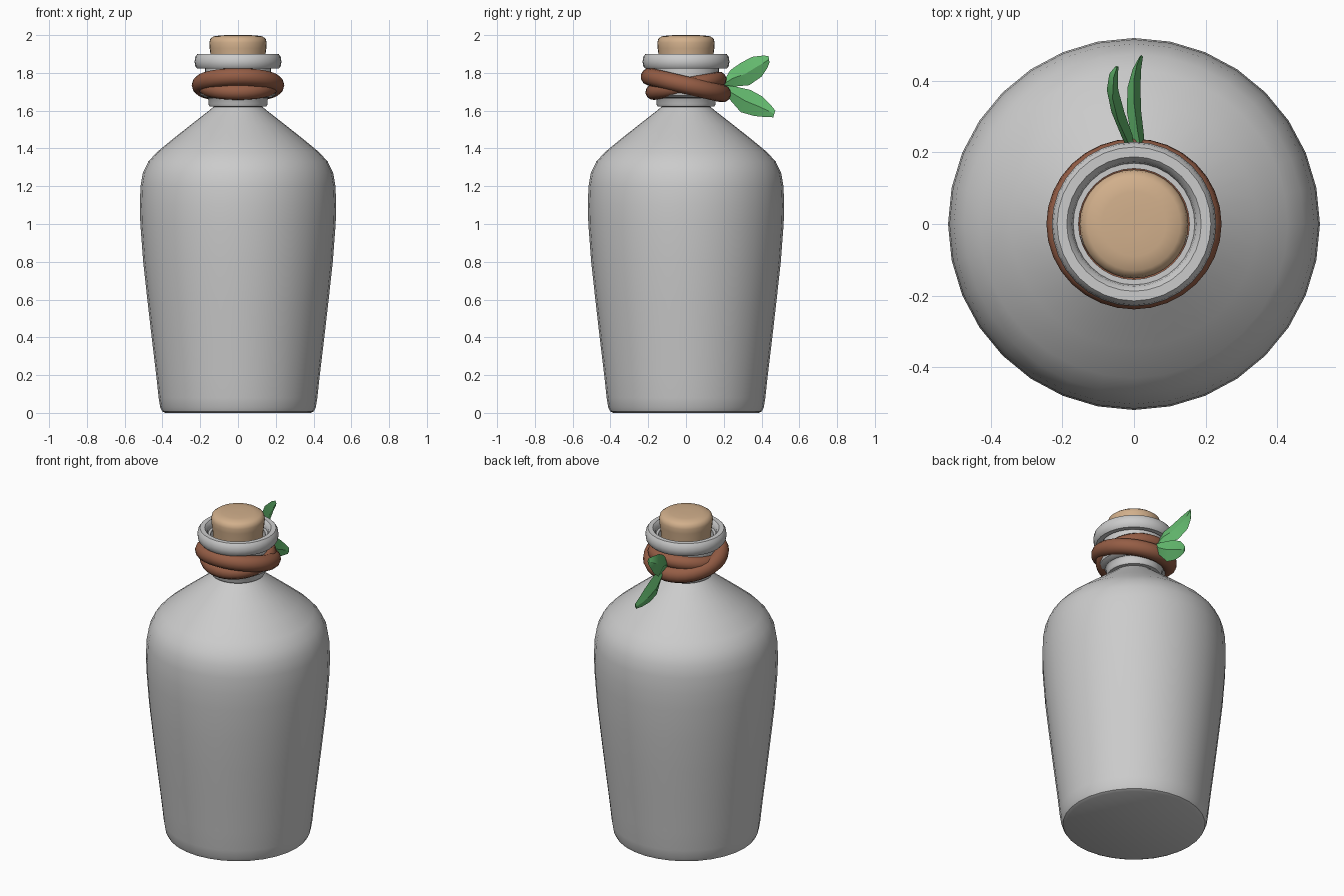
import bpy, bmesh, math
from mathutils import Vector, Matrix

if "Cube" in bpy.data.objects:
    bpy.data.objects.remove(bpy.data.objects["Cube"])


def material(name, rgb):
    m = bpy.data.materials.new(name)
    m.diffuse_color = (*rgb, 1)
    m.use_nodes = True
    m.node_tree.nodes["Principled BSDF"].inputs["Base Color"].default_value = m.diffuse_color
    return m


def finish(name, bm, mat=None, angle=40):
    bmesh.ops.recalc_face_normals(bm, faces=bm.faces)
    me = bpy.data.meshes.new(name)
    bm.to_mesh(me)
    bm.free()
    ob = bpy.data.objects.new(name, me)
    bpy.context.collection.objects.link(ob)
    if mat:
        me.materials.append(mat)
    bpy.ops.object.select_all(action='DESELECT')
    ob.select_set(True)
    bpy.context.view_layer.objects.active = ob
    bpy.ops.object.shade_smooth_by_angle(angle=math.radians(angle))
    return ob


def skin(bm, rings, wrap=False):
    """Bridge successive rings of verts; cap the ends unless wrapped."""
    n = len(rings[0])
    pairs = list(zip(rings, rings[1:])) + ([(rings[-1], rings[0])] if wrap else [])
    for a, b in pairs:
        for i in range(n):
            j = (i + 1) % n
            bm.faces.new((a[i], a[j], b[j], b[i]))
    if not wrap:
        bm.faces.new(rings[0])
        bm.faces.new(rings[-1])


def lathe(name, profile, mat=None, wrap=False, sides=32, matrix=None):
    bm = bmesh.new()
    rings = [[bm.verts.new((r * math.cos(2 * math.pi * i / sides),
                            r * math.sin(2 * math.pi * i / sides), z))
              for i in range(sides)] for r, z in profile]
    skin(bm, rings, wrap)
    if matrix:
        bm.transform(matrix)
    return finish(name, bm, mat)


def rope(name, major, minor, z, tilt, mat):
    circle = [(major + minor * math.cos(a * math.pi / 6), minor * math.sin(a * math.pi / 6))
              for a in range(12)]
    m = Matrix.Translation((0, 0, z)) @ Matrix.Rotation(math.radians(tilt), 4, 'X')
    return lathe(name, circle, mat, True, 32, m)


def leaf(name, stations, mat):
    """Stations: x, upper edge (y, z), lower edge (y, z), half thickness."""
    bm = bmesh.new()
    rings = []
    for x, y1, z1, y2, z2, t in stations:
        a, b = Vector((x, y1, z1)), Vector((x, y2, z2))
        mid = (a + b) / 2
        rings.append([bm.verts.new(p) for p in
                      (a, mid + Vector((t, 0, 0)), b, mid - Vector((t, 0, 0)))])
    skin(bm, rings)
    return finish(name, bm, mat, 30)


cork_mat = material("cork", (0.64, 0.43, 0.26))
rope_mat = material("rope", (0.30, 0.11, 0.06))
leaf_mat = material("leaf", (0.13, 0.50, 0.16))

# Tapered bottle body with sloping shoulders
lathe("bottle_body", [
    (.385, 0), (.402, .008), (.412, .03), (.42, .08), (.433, .2), (.457, .4), (.48, .6),
    (.502, .8), (.517, 1.0), (.52, 1.1), (.516, 1.2), (.504, 1.27), (.475, 1.33),
    (.43, 1.38), (.345, 1.45), (.25, 1.525), (.16, 1.595), (.13, 1.62), (.125, 1.65)])

# Neck with stepped collar, open at the top
lathe("bottle_neck", [
    (.12, 1.62), (.15, 1.622), (.157, 1.635), (.157, 1.66), (.165, 1.67), (.175, 1.675),
    (.175, 1.86), (.155, 1.86), (.155, 1.76)])

# Lower collar and thick mouth lip
lathe("neck_collar", [
    (.16, 1.668), (.18, 1.67), (.197, 1.68), (.203, 1.697), (.197, 1.714), (.18, 1.725),
    (.16, 1.727)], wrap=True)
lathe("mouth_lip", [
    (.172, 1.84), (.185, 1.823), (.215, 1.822), (.226, 1.835), (.23, 1.86), (.226, 1.885),
    (.215, 1.9), (.188, 1.9), (.174, 1.885), (.17, 1.862)], wrap=True)

# Cork stopper
lathe("cork", [
    (.138, 1.75), (.143, 1.88), (.15, 1.93), (.152, 1.96), (.147, 1.98), (.13, 1.993),
    (.09, 1.999), (.03, 2.0)], cork_mat)

# Two crossing loops of cord
rope("cord_outer", .198, .047, 1.735, -13, rope_mat)
rope("cord_inner", .176, .042, 1.732, 11, rope_mat)

# Pair of leaves tied at the back
leaf("leaf_upper", [
    (-.005, .195, 1.75, .20, 1.73, .008), (-.02, .235, 1.815, .26, 1.728, .016),
    (-.045, .29, 1.853, .335, 1.735, .018), (-.06, .35, 1.885, .40, 1.78, .016),
    (-.057, .41, 1.892, .43, 1.825, .012), (-.048, .437, 1.889, .442, 1.855, .005)], leaf_mat)
leaf("leaf_lower", [
    (.02, .205, 1.735, .205, 1.70, .008), (.01, .26, 1.728, .235, 1.655, .018),
    (.0, .34, 1.71, .29, 1.592, .02), (.0, .405, 1.675, .36, 1.572, .018),
    (.008, .445, 1.635, .42, 1.566, .012), (.02, .473, 1.60, .462, 1.565, .005)], leaf_mat)
